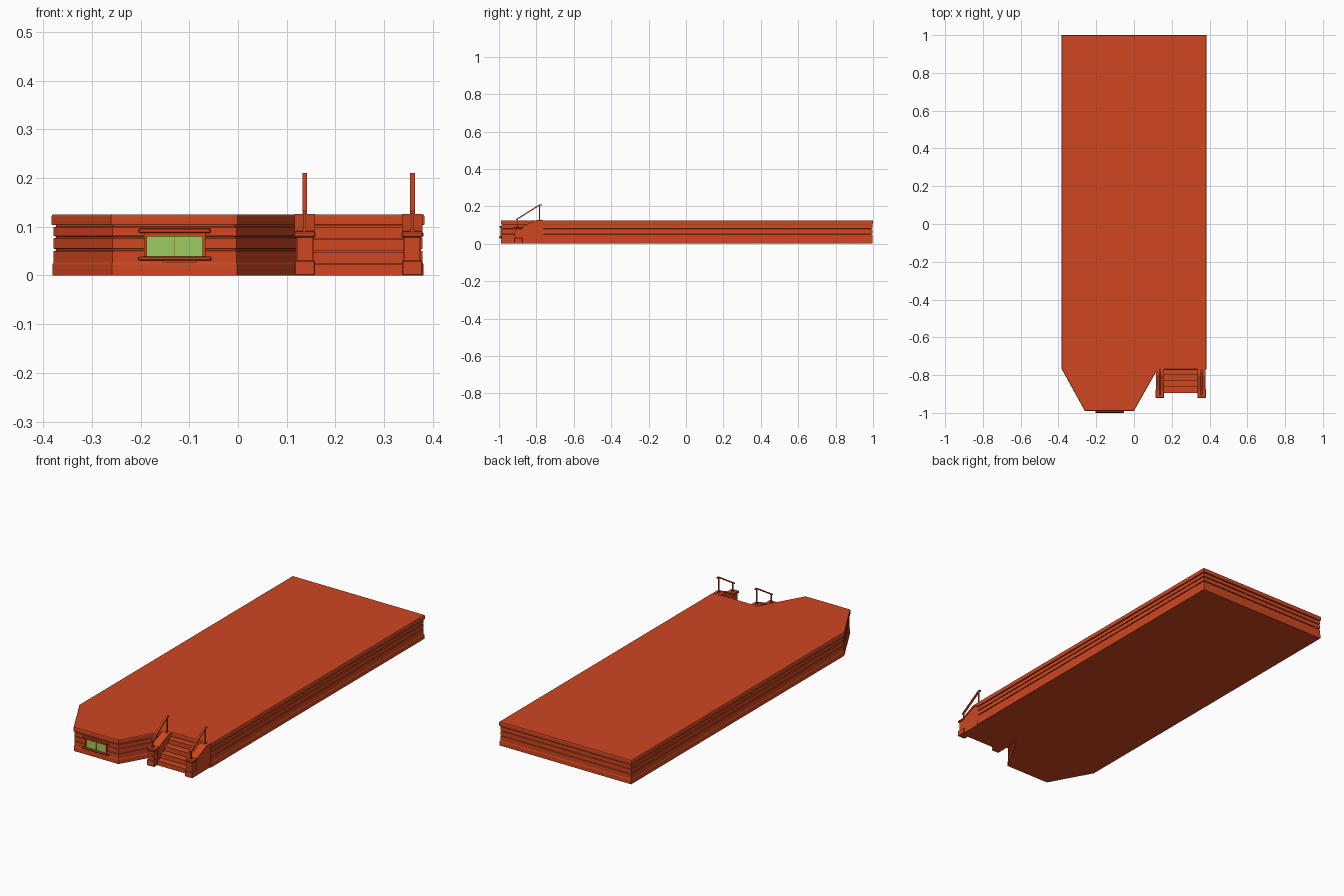
import bpy, bmesh
from mathutils import Vector

cube = bpy.data.objects.get("Cube")
if cube:
    bpy.data.objects.remove(cube, do_unlink=True)


def material(name, rgb):
    m = bpy.data.materials.new(name)
    m.use_nodes = True
    m.diffuse_color = (*rgb, 1)
    m.node_tree.nodes["Principled BSDF"].inputs["Base Color"].default_value = (*rgb, 1)
    return m


BRICK = material("brick orange", (0.62, 0.062, 0.015))
GLASS = material("light green glass", (0.34, 0.60, 0.12))


def finish(name, bm, mat):
    bmesh.ops.recalc_face_normals(bm, faces=bm.faces)
    mesh = bpy.data.meshes.new(name)
    bm.to_mesh(mesh)
    bm.free()
    mesh.materials.append(mat)
    ob = bpy.data.objects.new(name, mesh)
    bpy.context.scene.collection.objects.link(ob)
    return ob


def box(name, x, y, z, mat=BRICK, bevel=0):
    bm = bmesh.new()
    bmesh.ops.create_cube(bm, size=1)
    for v in bm.verts:
        v.co = [lo + (c + 0.5) * (hi - lo) for c, (lo, hi) in zip(v.co, (x, y, z))]
    ob = finish(name, bm, mat)
    if bevel:
        mod = ob.modifiers.new("bevel", "BEVEL")
        mod.width, mod.segments = bevel, 1
    return ob


def extrude_x(name, profile, x0, x1):
    """Prism from a y-z profile."""
    bm = bmesh.new()
    face = bm.faces.new([bm.verts.new((x0, y, z)) for y, z in profile])
    geo = bmesh.ops.extrude_face_region(bm, geom=[face])["geom"]
    for v in geo:
        if isinstance(v, bmesh.types.BMVert):
            v.co.x = x1
    return finish(name, bm, BRICK)


def offset(poly, d):
    """Mitred outward offset of a counter-clockwise polygon."""
    out = []
    for i, p in enumerate(poly):
        a = (p - poly[i - 1]).normalized()
        b = (poly[(i + 1) % len(poly)] - p).normalized()
        na, nb = Vector((a.y, -a.x)), Vector((b.y, -b.x))
        out.append(p + (na + nb) * d / (1 + na.dot(nb)))
    return out


# Building body: grooved masonry wall with plinth and cornice
plan = [Vector(p) for p in ((0.379, 0.996), (-0.379, 0.996), (-0.379, -0.766),
                            (-0.258, -0.986), (-0.003, -0.986), (0.122, -0.766),
                            (0.379, -0.766))]
section = [(0.002, 0), (0.002, 0.022), (0, 0.026)]
for z in (0.050, 0.076, 0.099):
    section += [(0, z), (-0.005, z + 0.001), (-0.005, z + 0.004), (0, z + 0.005)]
section[-1] = (0.003, 0.103)
section += [(0.004, 0.106), (0.004, 0.121), (0.002, 0.125)]

bm = bmesh.new()
rings = [[bm.verts.new((p.x, p.y, z)) for p in offset(plan, d)] for d, z in section]
for low, high in zip(rings, rings[1:]):
    for i in range(len(low)):
        j = (i + 1) % len(low)
        bm.faces.new((low[i], low[j], high[j], high[i]))
bm.faces.new(rings[0])
bm.faces.new(rings[-1])
finish("building_body", bm, BRICK)

# Front window
box("window_frame_left", (-0.193, -0.187), (-0.993, -0.980), (0.038, 0.084))
box("window_frame_right", (-0.073, -0.067), (-0.993, -0.980), (0.038, 0.084))
box("window_frame_top", (-0.193, -0.067), (-0.993, -0.980), (0.080, 0.087))
for side, x in (("left", (-0.187, -0.1305)), ("right", (-0.1295, -0.073))):
    box("window_pane_" + side, x, (-0.9885, -0.980), (0.038, 0.080), GLASS)
box("window_mullion", (-0.1305, -0.1295), (-0.989, -0.980), (0.038, 0.080))
box("window_lintel", (-0.204, -0.056), (-0.998, -0.980), (0.087, 0.096), bevel=0.002)
box("window_sill", (-0.205, -0.054), (-1.0, -0.980), (0.031, 0.039), bevel=0.002)
box("window_sill_bracket", (-0.155, -0.085), (-0.991, -0.980), (0.026, 0.031))

# Steps with nosings
for i in range(4):
    y, z = -0.892 + 0.032 * i, 0.0255 * (i + 1)
    box("step_%d" % (i + 1), (0.150, 0.345), (y, -0.762), (0, z - 0.004))
    box("step_nosing_%d" % (i + 1), (0.150, 0.345), (y - 0.004, -0.762), (z - 0.004, z))

# Cheek walls, pedestals and handrails on both sides of the steps
for side, cx in (("right", 0.137), ("left", 0.358)):
    def wide(w):
        return cx - w, cx + w
    extrude_x(side + "_cheek_wall", [(-0.885, 0), (-0.762, 0), (-0.762, 0.125),
              (-0.800, 0.125), (-0.875, 0.084), (-0.885, 0.084)], *wide(0.018))
    extrude_x(side + "_cheek_coping", [(-0.880, 0.082), (-0.800, 0.117), (-0.764, 0.117),
              (-0.764, 0.126), (-0.802, 0.126), (-0.880, 0.091)], *wide(0.021))
    box(side + "_pedestal_base", wide(0.021), (-0.920, -0.874), (0, 0.031), bevel=0.002)
    box(side + "_pedestal_shaft", wide(0.016), (-0.915, -0.878), (0.029, 0.079))
    box(side + "_pedestal_cap", wide(0.0225), (-0.921, -0.873), (0.078, 0.090), bevel=0.003)
    # Raised square border on the pedestal
    for k in (-1, 1):
        e = cx + 0.007 * k
        box(side + "_panel_upright", (e - 0.001, e + 0.001), (-0.917, -0.914), (0.046, 0.062))
        h = 0.054 + 0.007 * k
        box(side + "_panel_bar", wide(0.008), (-0.917, -0.914), (h - 0.001, h + 0.001))
    box(side + "_lower_post", wide(0.0025), (-0.902, -0.897), (0.088, 0.132))
    box(side + "_lower_post_foot", wide(0.005), (-0.905, -0.894), (0.089, 0.094))
    box(side + "_upper_post", wide(0.0025), (-0.785, -0.780), (0.123, 0.205))
    box(side + "_upper_post_foot", wide(0.005), (-0.788, -0.777), (0.124, 0.130))
    extrude_x(side + "_handrail", [(-0.908, 0.126), (-0.900, 0.130), (-0.782, 0.204),
              (-0.771, 0.204), (-0.771, 0.210), (-0.784, 0.210), (-0.902, 0.136),
              (-0.908, 0.132)], *wide(0.005))
